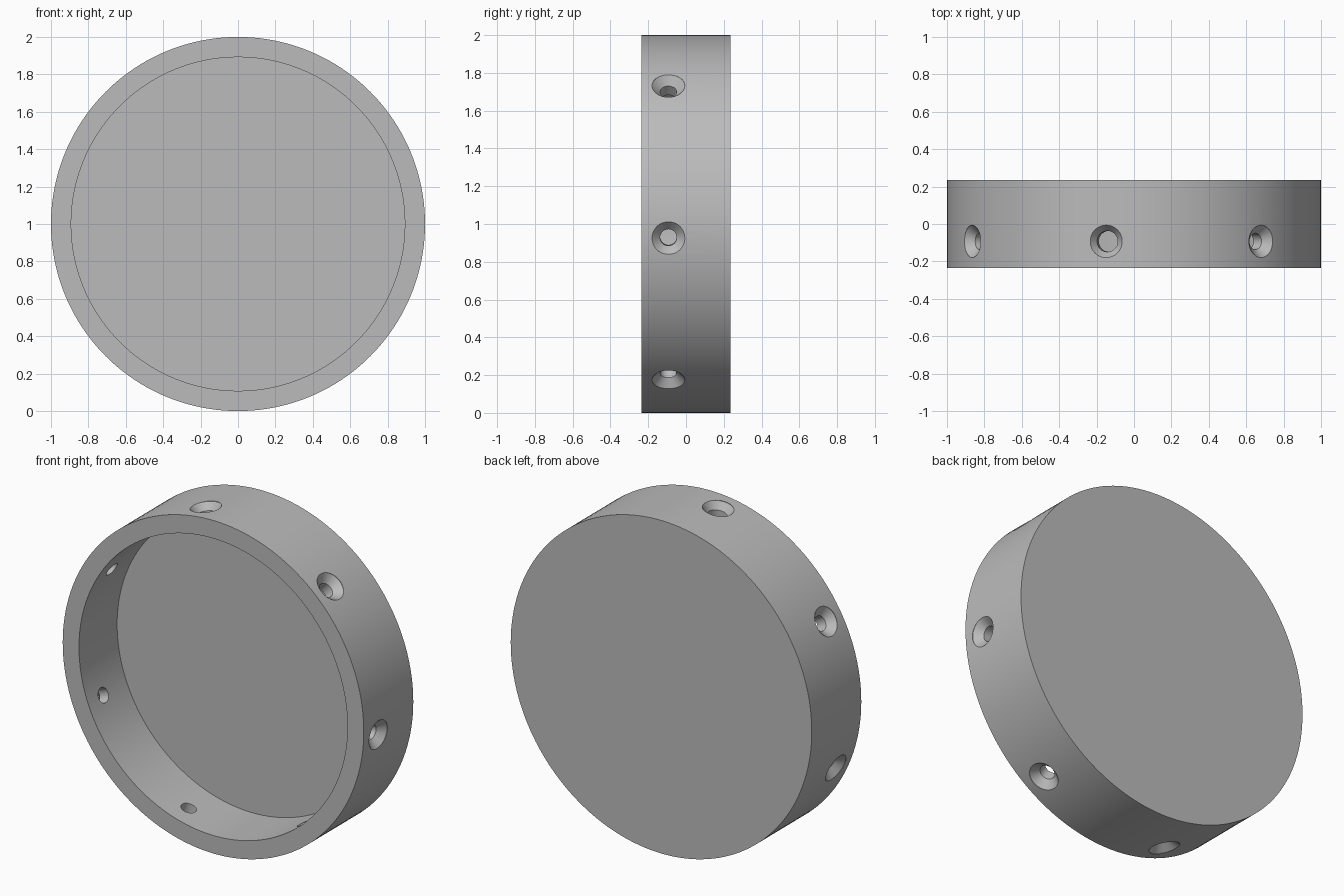
import bpy
import bmesh
from math import cos, sin, pi, radians
from mathutils import Matrix, Vector

if "Cube" in bpy.data.objects:
    bpy.data.objects.remove(bpy.data.objects["Cube"], do_unlink=True)

RADIUS, BORE, HALF, FLOOR = 1.0, 0.892, 0.235, 0.127
HOLES, FIRST, HOLE_Y = 7, radians(150), -0.093

gray = bpy.data.materials.new("plain gray")
gray.use_nodes = True
color = (0.5, 0.5, 0.5, 1)
gray.diffuse_color = color
gray.node_tree.nodes["Principled BSDF"].inputs["Base Color"].default_value = color


def lathe(bm, profile, steps, matrix):
    """Revolve (radius, height) points about local z, closing both ends on the axis."""
    rings = []
    for r, h in profile:
        count = steps if r else 1
        rings.append([bm.verts.new(matrix @ Vector((r * cos(2 * pi * i / steps),
                                                    r * sin(2 * pi * i / steps), h)))
                      for i in range(count)])
    for a, b in zip(rings, rings[1:]):
        if len(a) == 1:
            bm.faces.new(b)
        elif len(b) == 1:
            bm.faces.new(a)
        else:
            for i in range(steps):
                j = (i + 1) % steps
                bm.faces.new((a[i], a[j], b[j], b[i]))


def make_object(name, bm):
    bmesh.ops.recalc_face_normals(bm, faces=bm.faces)
    mesh = bpy.data.meshes.new(name)
    bm.to_mesh(mesh)
    bm.free()
    mesh.materials.append(gray)
    obj = bpy.data.objects.new(name, mesh)
    bpy.context.collection.objects.link(obj)
    return obj


# Shallow round cap, open at the front
bm = bmesh.new()
cup = [(0, -HALF), (RADIUS, -HALF), (RADIUS, HALF), (BORE, HALF),
       (BORE, -FLOOR), (0, -FLOOR)]
lathe(bm, cup, 160, Matrix.Translation((0, 0, 1)) @ Matrix.Rotation(pi / 2, 4, "X"))
cap = make_object("round_cap", bm)

# Countersunk screw holes, evenly spaced around the wall
bm = bmesh.new()
for k in range(HOLES):
    angle = FIRST + 2 * pi * k / HOLES
    outward = Vector((cos(angle), 0, sin(angle)))
    place = (Matrix.Translation((0, HOLE_Y, 1))
             @ outward.to_track_quat("Z", "Y").to_matrix().to_4x4())
    bore = 0.056 if k == HOLES - 1 else 0.044
    sink = [(0, 0.8), (bore, 0.8), (bore, 0.955), (0.087, 0.997),
            (0.087, 1.1), (0, 1.1)]
    lathe(bm, sink, 32, place)
cutter = make_object("hole_cutter", bm)
cutter.hide_render = True

cut = cap.modifiers.new("screw holes", "BOOLEAN")
cut.operation = "DIFFERENCE"
cut.solver = "EXACT"
cut.object = cutter
bpy.context.view_layer.objects.active = cap
cap.select_set(True)
bpy.ops.object.modifier_apply(modifier=cut.name)
bpy.data.objects.remove(cutter, do_unlink=True)

# Smooth walls with crisp rims
bpy.ops.object.shade_smooth_by_angle(angle=radians(30))
